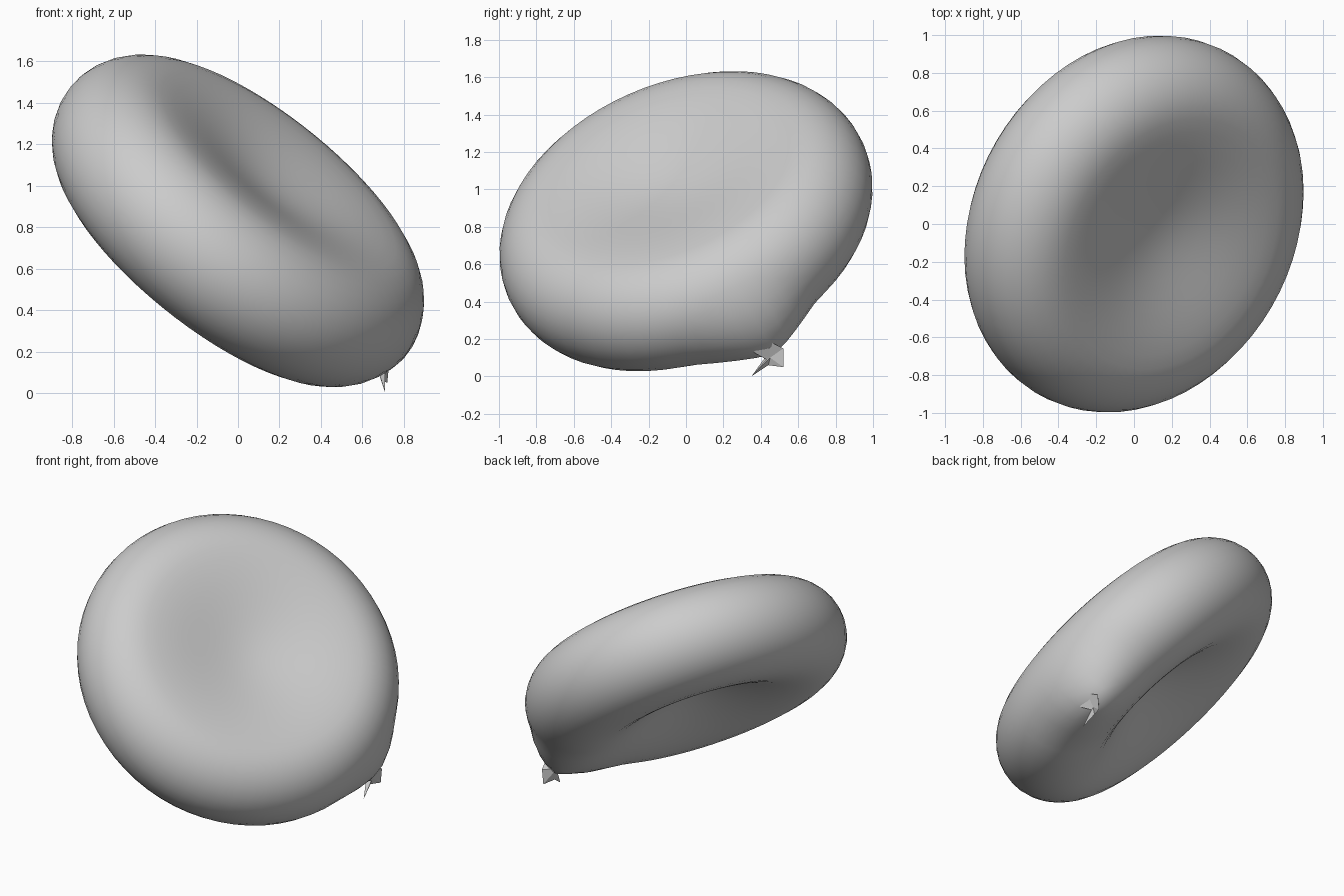
import bpy, bmesh, math
from mathutils import Vector, Matrix

cube = bpy.data.objects.get("Cube")
if cube:
    bpy.data.objects.remove(cube, do_unlink=True)

grey = bpy.data.materials.new("plain grey")
grey.use_nodes = True
grey.diffuse_color = (0.6, 0.6, 0.6, 1)
grey.node_tree.nodes["Principled BSDF"].inputs["Base Color"].default_value = (0.6, 0.6, 0.6, 1)


def add_object(name, bm):
    mesh = bpy.data.meshes.new(name)
    bmesh.ops.recalc_face_normals(bm, faces=bm.faces)
    bm.to_mesh(mesh)
    bm.free()
    mesh.materials.append(grey)
    obj = bpy.data.objects.new(name, mesh)
    bpy.context.collection.objects.link(obj)
    return obj


# Tilted frame: the disc axis, and the in-plane direction of the neck
center = Vector((0, 0, 0.83))
axis = Vector((0.59, -0.32, 0.74)).normalized()
side = Vector((0.86, 0.37, -0.555))
side = (side - axis * side.dot(axis)).normalized()
frame = Matrix((side, axis.cross(side), axis)).transposed()

CREST, RIM, THICK = 0.7, 0.335, 0.33


def dimple(middle_height, steps=9):
    """Half profile from the middle of a face out to its crest."""
    for i in range(steps):
        t = i / steps
        yield CREST * t, middle_height + (THICK - middle_height) * t * t * (3 - 2 * t)


# Disc profile: front dimple, rounded rim, back dimple
profile = list(dimple(0.235))
for i in range(17):
    a = math.pi * (0.5 - i / 16)
    profile.append((CREST + RIM * math.cos(a), THICK * math.sin(a)))
profile += [(r, -h) for r, h in reversed(list(dimple(0.13)))]

bm = bmesh.new()
verts = [bm.verts.new((r, 0, h)) for r, h in profile]
edges = [bm.edges.new(pair) for pair in zip(verts, verts[1:])]
bmesh.ops.spin(bm, geom=verts + edges, axis=(0, 0, 1), cent=(0, 0, 0),
               angle=math.tau, steps=64)
bmesh.ops.remove_doubles(bm, verts=bm.verts, dist=0.0005)

# Pull the rim out into a short neck
root = center + frame @ Vector((0.95, 0, -0.22))
tip = Vector((0.68, 0.48, 0.12))
for v in bm.verts:
    v.co = center + frame @ v.co
    weight = max(0, 1 - (v.co - root).length / 0.4) ** 1.2
    v.co += (tip - root) * weight
body = add_object("balloon_body", bm)
for poly in body.data.polygons:
    poly.use_smooth = True

# Jagged knot: a flared star whose points spread from the neck
bm = bmesh.new()
throat = bm.verts.new(tip - (tip - root) * 0.3)
hollow = bm.verts.new(tip + Vector((0.03, -0.03, -0.02)))
points = [(0.71, 0.35, 0), (0.69, 0.44, 0.06), (0.72, 0.52, 0.05),
          (0.73, 0.52, 0.15), (0.75, 0.44, 0.19), (0.74, 0.36, 0.13),
          (0.71, 0.43, 0.09)]
star = [bm.verts.new(p) for p in points]
for a, b in zip(star, star[1:] + star[:1]):
    bm.faces.new((throat, a, b))
    bm.faces.new((hollow, b, a))
add_object("balloon_knot", bm)
